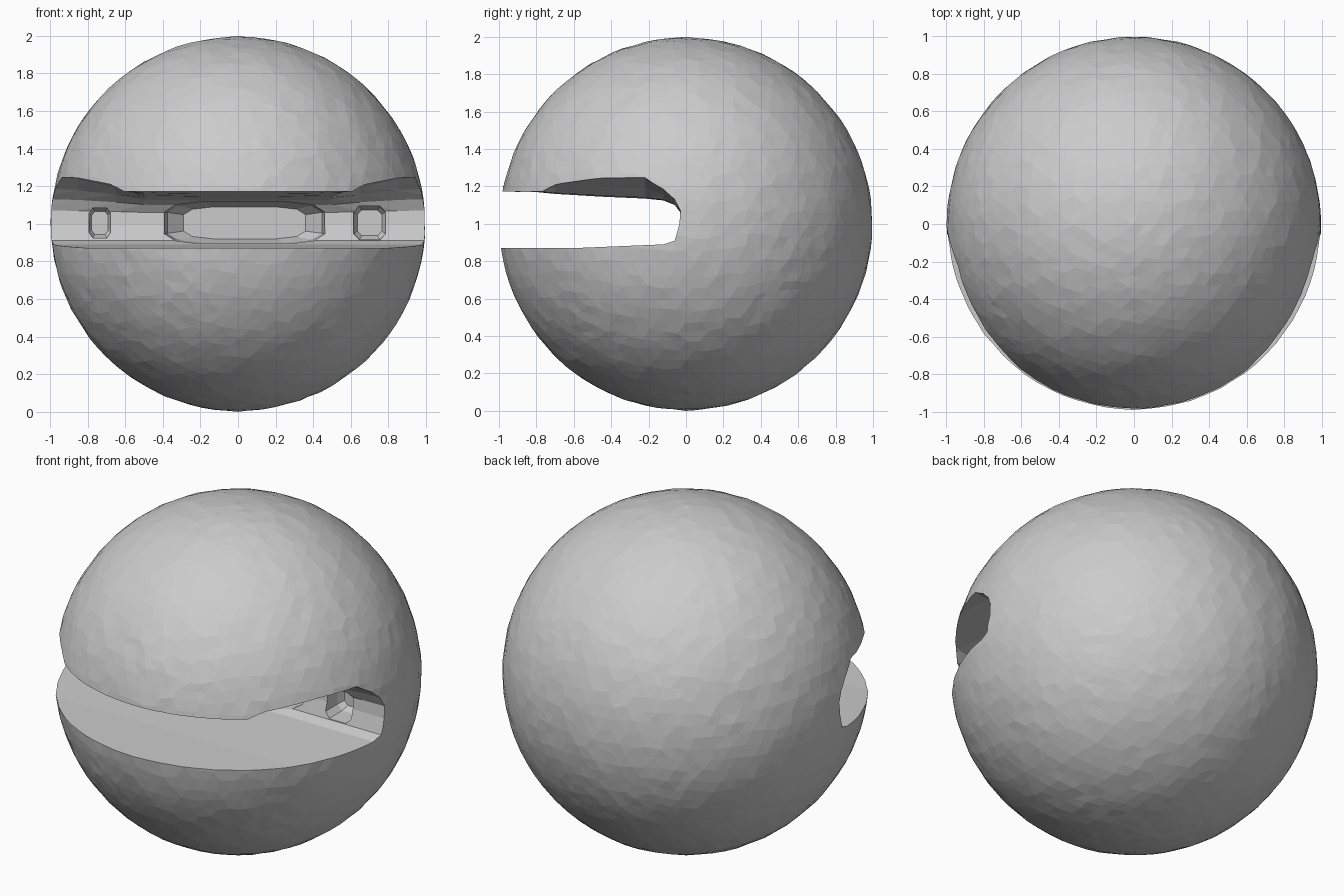
import bpy, bmesh, math, random
from mathutils import Vector

if "Cube" in bpy.data.objects:
    bpy.data.objects.remove(bpy.data.objects["Cube"])

random.seed(4)
grey = bpy.data.materials.new("light_grey")
grey.diffuse_color = (0.6, 0.6, 0.6, 1)
grey.use_nodes = True
grey.node_tree.nodes["Principled BSDF"].inputs["Base Color"].default_value = grey.diffuse_color


def make_object(name, bm):
    bmesh.ops.recalc_face_normals(bm, faces=bm.faces)
    mesh = bpy.data.meshes.new(name)
    bm.to_mesh(mesh)
    bm.free()
    mesh.materials.append(grey)
    obj = bpy.data.objects.new(name, mesh)
    bpy.context.collection.objects.link(obj)
    return obj


def loft(name, rings):
    """Solid skinned through a list of equal-length point rings."""
    bm = bmesh.new()
    loops = [[bm.verts.new(p) for p in ring] for ring in rings]
    n = len(loops[0])
    for a, b in zip(loops, loops[1:]):
        for i in range(n):
            j = (i + 1) % n
            bm.faces.new((a[i], a[j], b[j], b[i]))
    bm.faces.new(loops[0])
    bm.faces.new(loops[-1])
    bmesh.ops.triangulate(bm, faces=bm.faces)
    return make_object(name, bm)


# Faceted ball with slightly uneven skin
bm = bmesh.new()
bmesh.ops.create_icosphere(bm, subdivisions=5, radius=1.0)
for v in bm.verts:
    d = v.co.normalized()
    tangent = Vector([random.uniform(-1, 1) for _ in range(3)]).cross(d)
    v.co = (d + tangent * 0.012).normalized() * random.uniform(0.993, 0.998)
    v.co.z += 1.0
    if abs(d.z) > 0.999:
        v.co = (0, 0, 1 + math.copysign(1, d.z))
ball = make_object("ball", bm)

# Mouth slot: (y, z, flare), the roof rises by flare towards both ends
profile = [(-1.2, 0.87, 0), (-0.6, 0.87, 0), (-0.12, 0.89, 0), (-0.06, 0.91, 0),
           (-0.035, 1.0, 0), (-0.03, 1.06, 0.01), (-0.06, 1.1, 0.03),
           (-0.12, 1.125, 0.06), (-0.22, 1.135, 0.115), (-0.45, 1.145, 0.11),
           (-0.7, 1.16, 0.09), (-0.8, 1.17, 0.01), (-1.2, 1.175, 0)]
stations = [(-1.1, 1.1), (-0.85, 0.9), (-0.65, 0.5), (-0.5, 0.05), (-0.2, 0),
            (0.2, 0), (0.5, 0.05), (0.65, 0.5), (0.85, 0.9), (1.1, 1.1)]
cutters = [loft("mouth_cutter",
                [[(x, y, z + f * k) for y, z, f in profile] for x, k in stations])]


def pocket(name, x, z, half_w, half_h, depth, sides):
    """Rounded recess in the back wall, tapering with depth."""
    rings = []
    for y, s in ((-0.1, 1.0), (depth * 0.6, 0.95), (depth, 0.75)):
        ring = []
        for i in range(sides):
            a = 2 * math.pi * (i + 0.5) / sides
            c, sn = math.cos(a), math.sin(a)
            ring.append((x + half_w * s * math.copysign(abs(c) ** 0.5, c), y,
                         z + half_h * s * math.copysign(abs(sn) ** 0.5, sn)))
        rings.append(ring)
    return loft(name, rings)


# Wide middle recess and the two small side recesses
cutters.append(pocket("middle_cutter", 0.035, 1.005, 0.44, 0.115, 0.2, 12))
cutters.append(pocket("left_cutter", -0.735, 1.005, 0.06, 0.085, 0.1, 8))
cutters.append(pocket("right_cutter", 0.7, 1.005, 0.09, 0.095, 0.1, 8))

# Carve the ball, then discard the cutters
for cutter in cutters:
    mod = ball.modifiers.new(cutter.name, 'BOOLEAN')
    mod.operation = 'DIFFERENCE'
    mod.solver = 'EXACT'
    mod.object = cutter
bpy.context.view_layer.objects.active = ball
ball.select_set(True)
for mod in list(ball.modifiers):
    bpy.ops.object.modifier_apply(modifier=mod.name)
for cutter in cutters:
    bpy.data.objects.remove(cutter)
